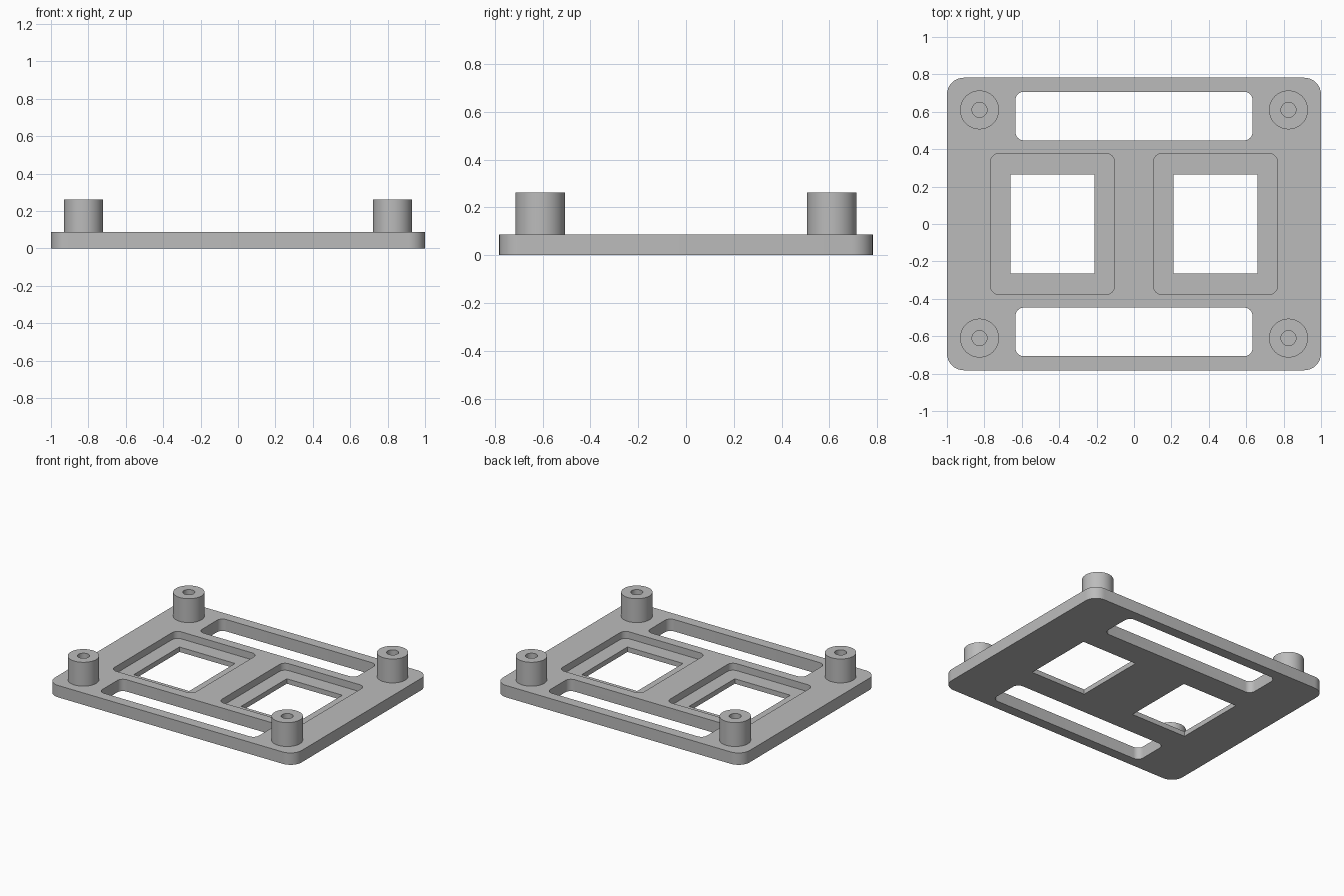
import bpy, bmesh
from math import cos, sin, pi, radians

cube = bpy.data.objects.get("Cube")
if cube:
    bpy.data.objects.remove(cube, do_unlink=True)

GREY = (0.5, 0.5, 0.5, 1.0)
mat = bpy.data.materials.new("matte_grey")
mat.use_nodes = True
mat.diffuse_color = GREY
mat.node_tree.nodes["Principled BSDF"].inputs["Base Color"].default_value = GREY

TOP, FLOOR, BOSS_TOP = 0.087, 0.036, 0.262


def rounded_rect(x0, x1, y0, y1, r, steps=8):
    """Outline of a rectangle with rounded corners, counter-clockwise."""
    if r == 0:
        return [(x0, y0), (x1, y0), (x1, y1), (x0, y1)]
    centres = [(x1 - r, y1 - r), (x0 + r, y1 - r), (x0 + r, y0 + r), (x1 - r, y0 + r)]
    return [(cx + r * cos(pi / 2 * (q + i / steps)), cy + r * sin(pi / 2 * (q + i / steps)))
            for q, (cx, cy) in enumerate(centres) for i in range(steps + 1)]


def circle(r, n=48):
    return [(r * cos(2 * pi * i / n), r * sin(2 * pi * i / n)) for i in range(n)]


def make_object(name, bm):
    bmesh.ops.recalc_face_normals(bm, faces=bm.faces)
    mesh = bpy.data.meshes.new(name)
    bm.to_mesh(mesh)
    bm.free()
    mesh.materials.append(mat)
    obj = bpy.data.objects.new(name, mesh)
    bpy.context.collection.objects.link(obj)
    return obj


def prism(name, outline, z0, z1):
    bm = bmesh.new()
    face = bm.faces.new([bm.verts.new((x, y, z0)) for x, y in outline])
    ext = bmesh.ops.extrude_face_region(bm, geom=[face], use_keep_orig=True)
    verts = [g for g in ext["geom"] if isinstance(g, bmesh.types.BMVert)]
    bmesh.ops.translate(bm, verts=verts, vec=(0, 0, z1 - z0))
    return make_object(name, bm)


def smooth(obj):
    bpy.ops.object.select_all(action="DESELECT")
    bpy.context.view_layer.objects.active = obj
    obj.select_set(True)
    bpy.ops.object.shade_smooth_by_angle(angle=radians(30))


# Base plate and the cutters for its openings
plate = prism("base_plate", rounded_rect(-1, 1, -0.782, 0.782, 0.09), 0, TOP)
cutters = []
for s in (-1, 1):
    xs = sorted((s * 0.104, s * 0.767))
    cutters.append(prism("pocket_cutter", rounded_rect(*xs, -0.377, 0.377, 0.045), FLOOR, 0.2))
    xs = sorted((s * 0.21, s * 0.66))
    cutters.append(prism("window_cutter", rounded_rect(*xs, -0.265, 0.265, 0), -0.1, 0.15))
    ys = sorted((s * 0.447, s * 0.707))
    cutters.append(prism("slot_cutter", rounded_rect(-0.634, 0.634, *ys, 0.045), -0.1, 0.2))

for cutter in cutters:
    cutter.hide_render = True
    mod = plate.modifiers.new(cutter.name, "BOOLEAN")
    mod.operation = "DIFFERENCE"
    mod.solver = "EXACT"
    mod.object = cutter

# Bake the cuts and drop the cutters
bpy.context.view_layer.update()
cut_mesh = bpy.data.meshes.new_from_object(
    plate.evaluated_get(bpy.context.evaluated_depsgraph_get()))
plate.modifiers.clear()
plate.data = cut_mesh
for cutter in cutters:
    bpy.data.objects.remove(cutter, do_unlink=True)
smooth(plate)


# Hollow mounting posts at the four corners
def post(name, x, y):
    bm = bmesh.new()
    levels = [(0.104, TOP), (0.104, BOSS_TOP), (0.04, BOSS_TOP), (0.04, TOP + 0.002)]
    rings = [[bm.verts.new((x + px, y + py, z)) for px, py in circle(r)] for r, z in levels]
    for a, b in zip(rings, rings[1:]):
        for i in range(len(a)):
            j = (i + 1) % len(a)
            bm.faces.new((a[i], a[j], b[j], b[i]))
    bm.faces.new(rings[-1])
    bm.faces.new(rings[0])
    smooth(make_object(name, bm))


for side, x in (("left", 0.826), ("right", -0.826)):
    for end, y in (("front", -0.61), ("back", 0.61)):
        post(f"{end}_{side}_post", x, y)
